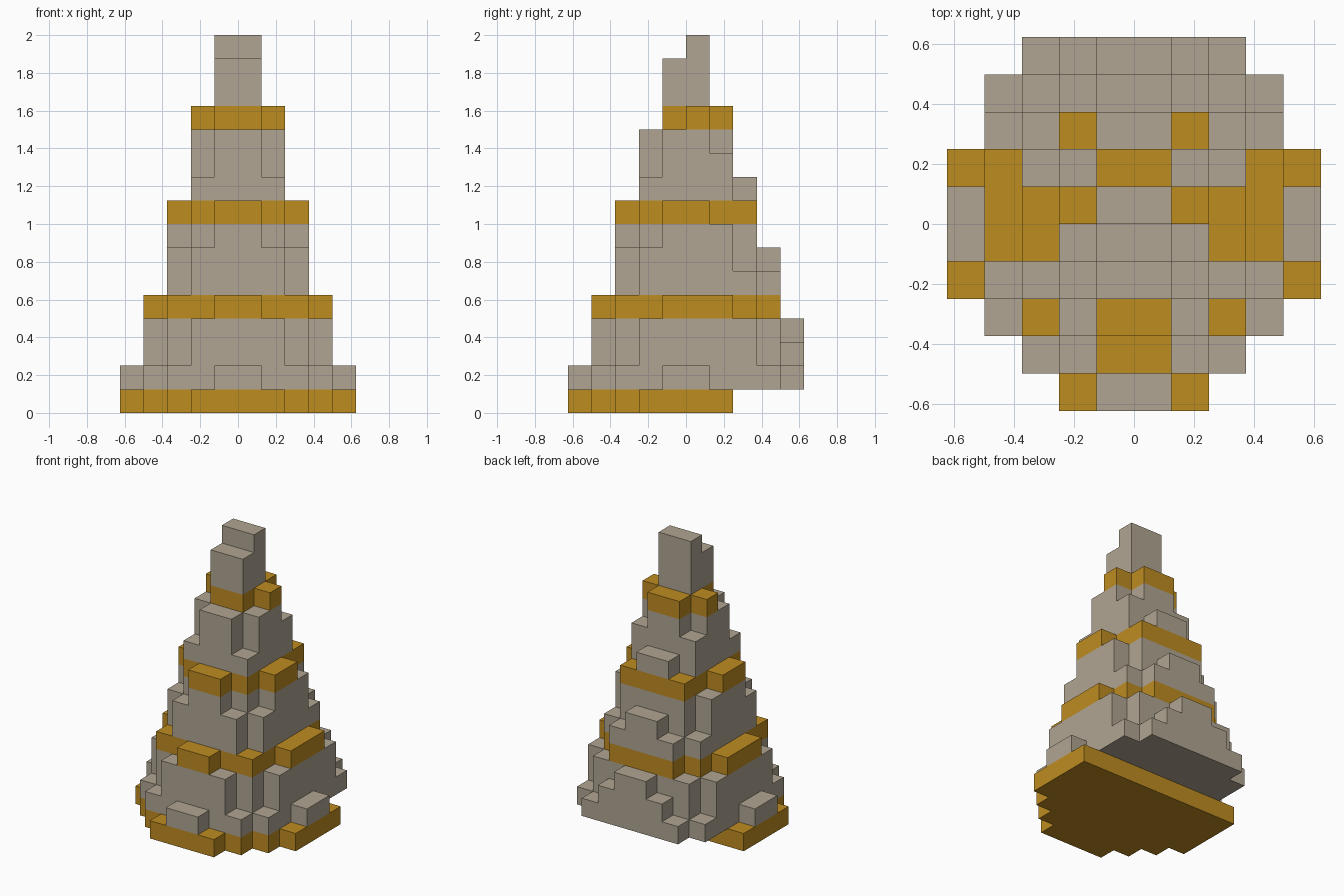
import bpy, bmesh
from mathutils import Vector

if "Cube" in bpy.data.objects:
    bpy.data.objects.remove(bpy.data.objects["Cube"], do_unlink=True)

UNIT = 0.125
HALF = 5          # half width of the plan, in blocks
BACK_ROW = 2      # rows from here back have no base layer

# Column heights in blocks: one row per step from front to back,
# each listed from the centre line outward and mirrored in x
HEIGHTS = [
    (2, 1),
    (5, 4, 2),
    (9, 7, 5, 2),
    (12, 10, 7, 4, 1),
    (15, 12, 9, 5, 2),
    (16, 13, 9, 5, 2),
    (13, 11, 8, 5, 1),
    (10, 9, 6, 4),
    (7, 6, 4, 2),
    (4, 3, 2),
]


def make_material(name, color):
    mat = bpy.data.materials.new(name)
    mat.use_nodes = True
    mat.diffuse_color = color
    mat.node_tree.nodes["Principled BSDF"].inputs["Base Color"].default_value = color
    return mat


stone = make_material("warm grey stone", (0.434, 0.376, 0.287, 1))
gold = make_material("dark gold", (0.515, 0.262, 0.0144, 1))


def filled(x, y, z):
    """True when the block at this grid cell is solid."""
    row = y + HALF
    col = x if x >= 0 else -x - 1
    if not 0 <= row < len(HEIGHTS) or col >= len(HEIGHTS[row]):
        return False
    bottom = 1 if y >= BACK_ROW else 0
    return bottom <= z < HEIGHTS[row][col]


def add_face(bm, cell, axis, side):
    """Add the outward square on one side of a block."""
    normal = Vector((0, 0, 0))
    normal[axis] = side
    u = Vector((0, 0, 0))
    u[(axis + 1) % 3] = 0.5
    v = normal.cross(u)
    centre = Vector(cell) + Vector((0.5, 0.5, 0.5)) + normal * 0.5
    corners = (centre - u - v, centre + u - v, centre + u + v, centre - u + v)
    bm.faces.new([bm.verts.new(p * UNIT) for p in corners])


def build_tier(name, low, high, mat):
    """Skin the exposed sides of all blocks between two layers."""
    bm = bmesh.new()
    span = range(-HALF, HALF)
    for z in range(low, high):
        for y in span:
            for x in span:
                if not filled(x, y, z):
                    continue
                for axis in range(3):
                    for side in (-1, 1):
                        near = [x, y, z]
                        near[axis] += side
                        if not filled(*near):
                            add_face(bm, (x, y, z), axis, side)
    # Join the squares into large flat faces
    bmesh.ops.remove_doubles(bm, verts=bm.verts, dist=UNIT / 100)
    bmesh.ops.dissolve_limit(bm, angle_limit=0.01, verts=bm.verts, edges=bm.edges)
    mesh = bpy.data.meshes.new(name)
    bm.to_mesh(mesh)
    bm.free()
    mesh.materials.append(mat)
    obj = bpy.data.objects.new(name, mesh)
    bpy.context.collection.objects.link(obj)


# Gold bands alternate with stone tiers up to the spire
for index, part in enumerate(("base", "lower", "middle", "upper")):
    start = index * 4
    build_tier(part + "_gold_band", start, start + 1, gold)
    build_tier("spire" if part == "upper" else part + "_stone_tier",
               start + 1, start + 4, stone)
